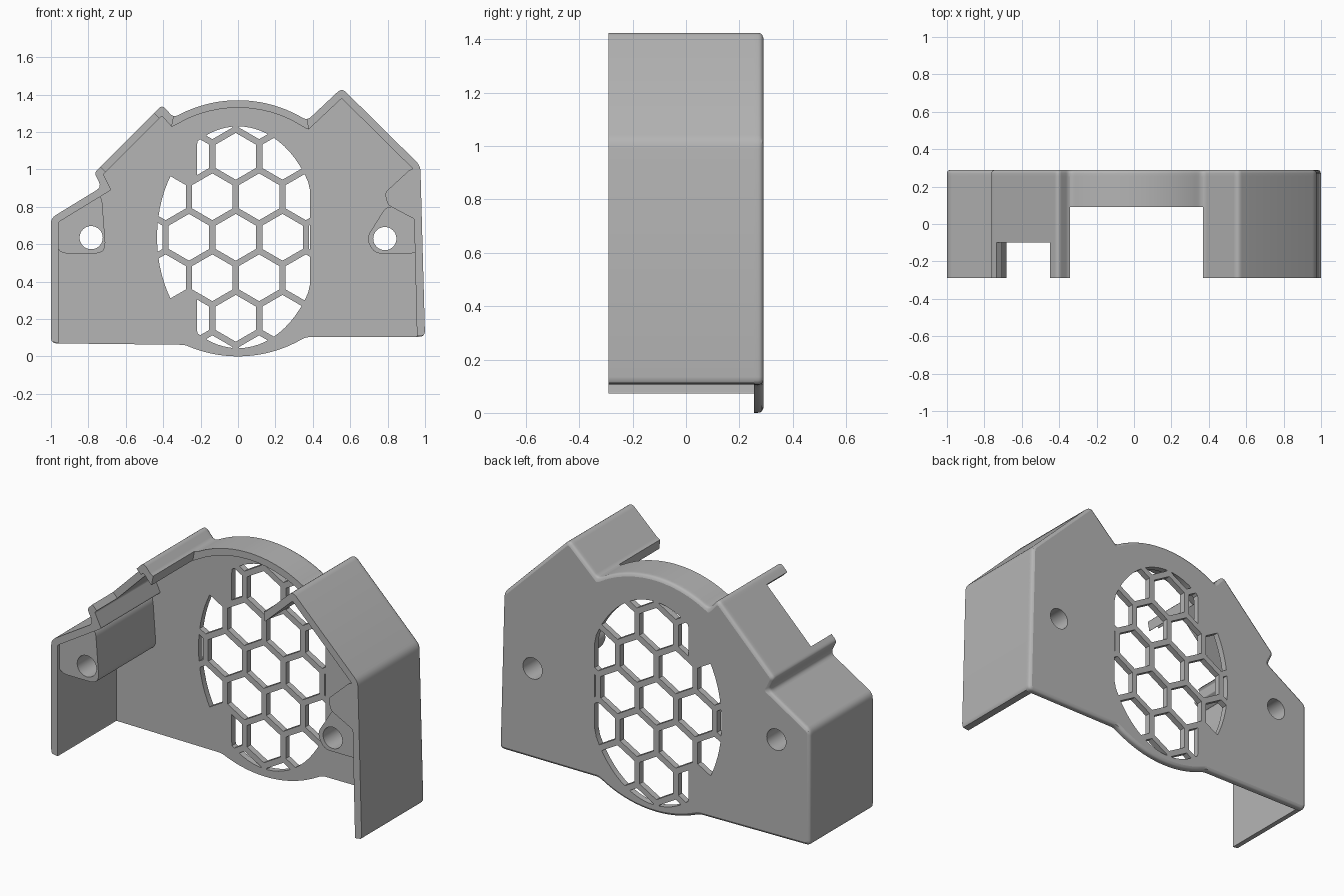
import bpy, bmesh, math
from mathutils import Matrix, Vector

if "Cube" in bpy.data.objects:
    bpy.data.objects.remove(bpy.data.objects["Cube"], do_unlink=True)

grey = bpy.data.materials.new("plain grey")
grey.use_nodes = True
grey.diffuse_color = (0.46, 0.46, 0.46, 1)
grey.node_tree.nodes["Principled BSDF"].inputs["Base Color"].default_value = grey.diffuse_color

FRONT, BACK, FLOOR = -0.29, 0.29, 0.255   # y of wall rims, outer plate face, inner plate face
K = 5                                     # points per rounded corner


def finish(name, bm):
    """Turn a bmesh into a named, shaded object."""
    bmesh.ops.remove_doubles(bm, verts=bm.verts, dist=0.0001)
    bmesh.ops.recalc_face_normals(bm, faces=bm.faces)
    mesh = bpy.data.meshes.new(name)
    bm.to_mesh(mesh)
    bm.free()
    mesh.materials.append(grey)
    obj = bpy.data.objects.new(name, mesh)
    bpy.context.collection.objects.link(obj)
    bpy.ops.object.select_all(action='DESELECT')
    obj.select_set(True)
    bpy.context.view_layer.objects.active = obj
    bpy.ops.object.shade_smooth_by_angle(angle=math.radians(35))
    return obj


def slab(name, loops, y0, y1):
    """Flat part from an outline and hole loops in x, z."""
    curve = bpy.data.curves.new(name, 'CURVE')
    curve.dimensions = '2D'
    curve.fill_mode = 'BOTH'
    curve.extrude = (y1 - y0) / 2
    for loop in loops:
        spline = curve.splines.new('POLY')
        spline.points.add(len(loop) - 1)
        for point, (x, z) in zip(spline.points, loop):
            point.co = (x, z, 0, 1)
        spline.use_cyclic_u = True
    helper = bpy.data.objects.new(name + " curve", curve)
    bpy.context.collection.objects.link(helper)
    bpy.context.view_layer.update()
    graph = bpy.context.evaluated_depsgraph_get()
    mesh = bpy.data.meshes.new_from_object(helper.evaluated_get(graph))
    bm = bmesh.new()
    bm.from_mesh(mesh)
    bm.transform(Matrix.Translation((0, (y0 + y1) / 2, 0)) @ Matrix.Rotation(math.pi / 2, 4, 'X'))
    bpy.data.objects.remove(helper, do_unlink=True)
    bpy.data.meshes.remove(mesh)
    return finish(name, bm)


def sweep(name, sections, loop):
    """Skin a row of closed cross-sections."""
    bm = bmesh.new()
    rows = [[bm.verts.new(p) for p in s] for s in sections]
    n = len(rows[0])
    for i in range(len(rows) if loop else len(rows) - 1):
        a, b = rows[i], rows[(i + 1) % len(rows)]
        for j in range(n):
            k = (j + 1) % n
            bm.faces.new((a[j], a[k], b[k], b[j]))
    if not loop:
        bm.faces.new(rows[0])
        bm.faces.new(rows[-1])
    return finish(name, bm)


def inset(pts, d):
    """Mitred offset of a clockwise loop towards its inside."""
    out = []
    for i, p in enumerate(pts):
        a = (p - pts[i - 1]).normalized()
        b = (pts[(i + 1) % len(pts)] - p).normalized()
        n1, n2 = Vector((a.y, -a.x)), Vector((b.y, -b.x))
        out.append(p + (n1 + n2) * (d / (1 + n1.dot(n2))))
    return out


def rounded(pts, r):
    """Replace each corner by K points on a small curve."""
    out = []
    for i, p in enumerate(pts):
        a, b = pts[i - 1] - p, pts[(i + 1) % len(pts)] - p
        t = min(r, 0.4 * a.length, 0.4 * b.length)
        a, b = p + a.normalized() * t, p + b.normalized() * t
        for j in range(K):
            u = j / (K - 1)
            out.append(a * (1 - u) ** 2 + p * (2 * u * (1 - u)) + b * u * u)
    return out


def vecs(*pairs):
    return [Vector(p) for p in pairs]


def ring_arc(x0, x1, side, n):
    """Points on the fan ring, above or below its centre."""
    xs = [x0 + (x1 - x0) * i / (n - 1) for i in range(n)]
    return [Vector((x, 0.685 + side * math.sqrt(0.685 ** 2 - x * x))) for x in xs]


def circle(x, z, r, n=32):
    return [Vector((x + r * math.cos(math.tau * i / n), z + r * math.sin(math.tau * i / n)))
            for i in range(n)]


def clip(poly, window):
    """Cut a convex polygon by a convex anticlockwise window."""
    for i, b in enumerate(window):
        a = window[i - 1]
        edge = b - a
        if edge.length < 1e-6:
            continue
        out = []
        for j, q in enumerate(poly):
            p = poly[j - 1]
            dp, dq = edge.cross(p - a), edge.cross(q - a)
            if (dp > 0) != (dq > 0):
                out.append(p.lerp(q, dp / (dp - dq)))
            if dq > 0:
                out.append(q)
        poly = out
    return poly


def area(poly):
    return abs(sum(poly[i - 1].cross(p) for i, p in enumerate(poly))) / 2


# Housing outline, clockwise from the lower right-hand corner of the model
outline = vecs((-1, 0.07), (-1, 0.74), (-0.73, 0.905), (-0.768, 0.982),
               (-0.735, 1.015), (-0.45, 1.30), (-0.405, 1.345))
outline += ring_arc(-0.345, 0.37, 1, 13)
outline += vecs((0.555, 1.435), (0.975, 1.02), (1, 0.105))
outline += ring_arc(0.362, -0.285, -1, 13)

# Honeycomb vent openings, clipped to an oval
holes = []
PITCH = 0.25
for row in range(-3, 4):
    left = -0.22 if abs(row) == 2 else -1
    oval = [Vector((max(left, min(0.385, 0.433 * math.cos(t))), 0.637 + 0.593 * math.sin(t)))
            for t in (math.tau * i / 72 for i in range(72))]
    for col in range(-3, 4):
        cx = -0.012 + (col + (0.5 if row % 2 else 0)) * PITCH
        cz = 0.637 + row * PITCH * 0.866
        cell = [Vector((cx + 0.125 * math.sin(i * math.pi / 3), cz + 0.125 * math.cos(i * math.pi / 3)))
                for i in range(6)]
        cell = clip(cell, oval)
        if len(cell) > 2 and area(cell) > 0.0006:
            holes.append(cell)

# Back plate with vent and screw holes
screws = [circle(-0.785, 0.635, 0.062), circle(0.785, 0.63, 0.062)]
slab("back_plate", [rounded(inset(outline, 0.018), 0.012)] + holes + screws, FLOOR, BACK)

# Rounded edge around the back plate
steps = [(0.018, FLOOR), (0, FLOOR), (0, 0.27), (0.0015, 0.278), (0.006, 0.285), (0.018, BACK)]
rings = [(rounded(inset(outline, d), 0.03 - d), y) for d, y in steps]
sweep("plate_edge", [[(r[i].x, y, r[i].y) for r, y in rings] for i in range(len(outline) * K)], True)

# Side and top walls, each with its own depth
outer = rounded(outline, 0.03)
inner = inset(outline, 0.04)
inner[0], inner[22] = vecs((-0.96, 0.07), (0.957, 0.105))
inner = rounded(inner, 0.008)
walls = [("right_wall", 0, 4, FRONT), ("clip_wall", 4, 5, -0.1), ("hook_wall", 5, 7, FRONT),
         ("ring_wall", 7, 19, 0.09), ("left_wall", 19, 22, FRONT)]
for name, first, last, y in walls:
    sections = []
    for i in range(first * K + 2, last * K + 3):
        o, n = outer[i], inner[i]
        sections.append([(o.x, y, o.y), (o.x, 0.27, o.y), (n.x, 0.27, n.y), (n.x, y, n.y)])
    sweep(name, sections, False)

# Screw bosses and the solid corner above the left one
right_boss = vecs((-0.97, 0.55), (-0.97, 0.735), (-0.73, 0.88), (-0.705, 0.55))
left_boss = vecs((0.97, 0.55), (0.73, 0.55), (0.685, 0.63), (0.80, 0.815), (0.97, 0.73))
slab("right_screw_boss", [rounded(right_boss, 0.06), screws[0]], -0.27, 0.27)
slab("left_screw_boss", [rounded(left_boss, 0.05), screws[1]], -0.25, 0.27)
corner = vecs((0.965, 1.01), (0.92, 1.0), (0.785, 0.875), (0.80, 0.81), (0.97, 0.72))
slab("left_corner_block", [rounded(corner, 0.02)], FRONT, 0.27)
